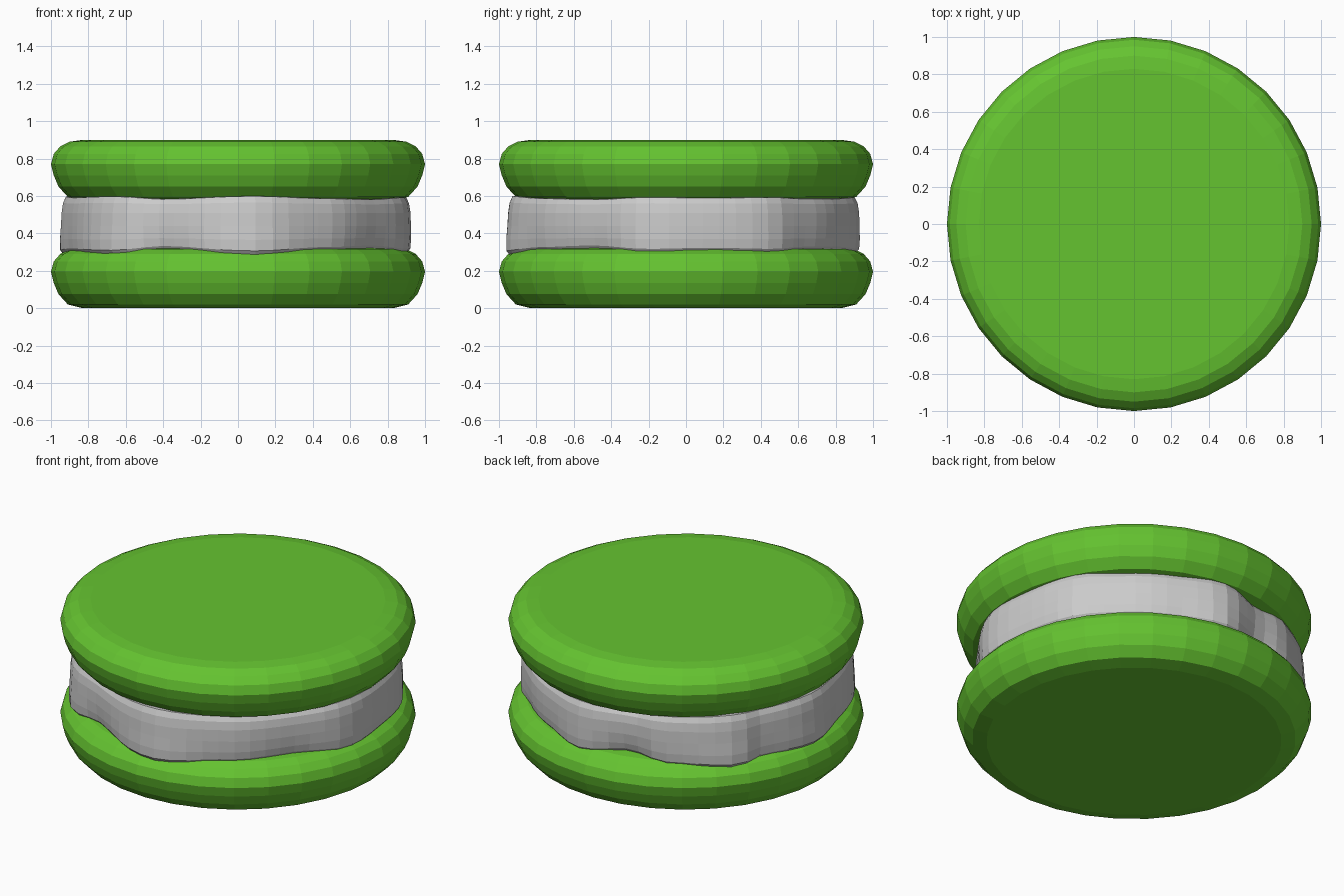
import bpy, bmesh, math

if "Cube" in bpy.data.objects:
    bpy.data.objects.remove(bpy.data.objects["Cube"])


def material(name, color):
    m = bpy.data.materials.new(name)
    m.diffuse_color = color
    m.use_nodes = True
    m.node_tree.nodes["Principled BSDF"].inputs["Base Color"].default_value = m.diffuse_color
    return m


def loft(name, rings, mat=None):
    """Skin closed rings of points and cap both ends."""
    bm = bmesh.new()
    loops = [[bm.verts.new(p) for p in ring] for ring in rings]
    n = len(loops[0])
    for a, b in zip(loops, loops[1:]):
        for i in range(n):
            j = (i + 1) % n
            bm.faces.new((a[i], a[j], b[j], b[i]))
    bm.faces.new(loops[0][::-1])
    bm.faces.new(loops[-1])
    bmesh.ops.recalc_face_normals(bm, faces=bm.faces)
    me = bpy.data.meshes.new(name)
    bm.to_mesh(me)
    bm.free()
    ob = bpy.data.objects.new(name, me)
    bpy.context.collection.objects.link(ob)
    if mat:
        me.materials.append(mat)
    return ob


# Two identical 32-sided rounded cookie shells
green = material("pistachio", (0.13, 0.55, 0.03, 1))
PROFILE = [(0.83, 0.005), (0.91, 0.025), (0.96, 0.08), (0.985, 0.14), (1.0, 0.2),
           (0.985, 0.255), (0.95, 0.295), (0.90, 0.32), (0.83, 0.33)]


def shell(name, z0):
    rings = [[(r * math.cos(math.tau * i / 32), r * math.sin(math.tau * i / 32), z + z0)
              for i in range(32)] for r, z in PROFILE]
    return loft(name, rings, green)


shell("bottom_shell", -0.005)
shell("top_shell", 0.57)

# Uneven cream filling: outline radius by angle in degrees
OUTLINE = [(8, .91), (30, .93), (45, .89), (65, .89), (84, .93), (103, .85), (119, .92),
           (143, .965), (153, .92), (175, .955), (193, .92), (225, .955), (243, .88),
           (275, .965), (300, .90), (325, .87), (348, .93)]


def outline(deg):
    pts = [(OUTLINE[-1][0] - 360, OUTLINE[-1][1])] + OUTLINE + [(OUTLINE[0][0] + 360, OUTLINE[0][1])]
    for (a, r), (b, s) in zip(pts, pts[1:]):
        if a <= deg <= b:
            t = (1 - math.cos(math.pi * (deg - a) / (b - a))) / 2
            return r + (s - r) * t


# Ring rows: height, radius offset, share of the waviness kept, droop with bulge
ROWS = [(0.30, -0.10, 0.5, 0.0), (0.295, -0.02, 1.0, 0.3), (0.32, 0.0, 1.0, 0.3),
        (0.37, 0.005, 0.9, 0.1), (0.44, 0.005, 0.75, 0.0), (0.51, 0.003, 0.7, 0.0),
        (0.56, -0.005, 0.7, -0.1), (0.59, -0.02, 0.7, -0.2), (0.60, -0.10, 0.5, 0.0)]
MEAN = 0.92
SEG = 64
rings = []
for z, off, keep, droop in ROWS:
    ring = []
    for i in range(SEG):
        a = math.tau * i / SEG
        d = outline(360 * i / SEG) - MEAN
        r = MEAN + d * keep + off
        ring.append((r * math.cos(a), r * math.sin(a), z - d * droop))
    rings.append(ring)
loft("cream_filling", rings)
